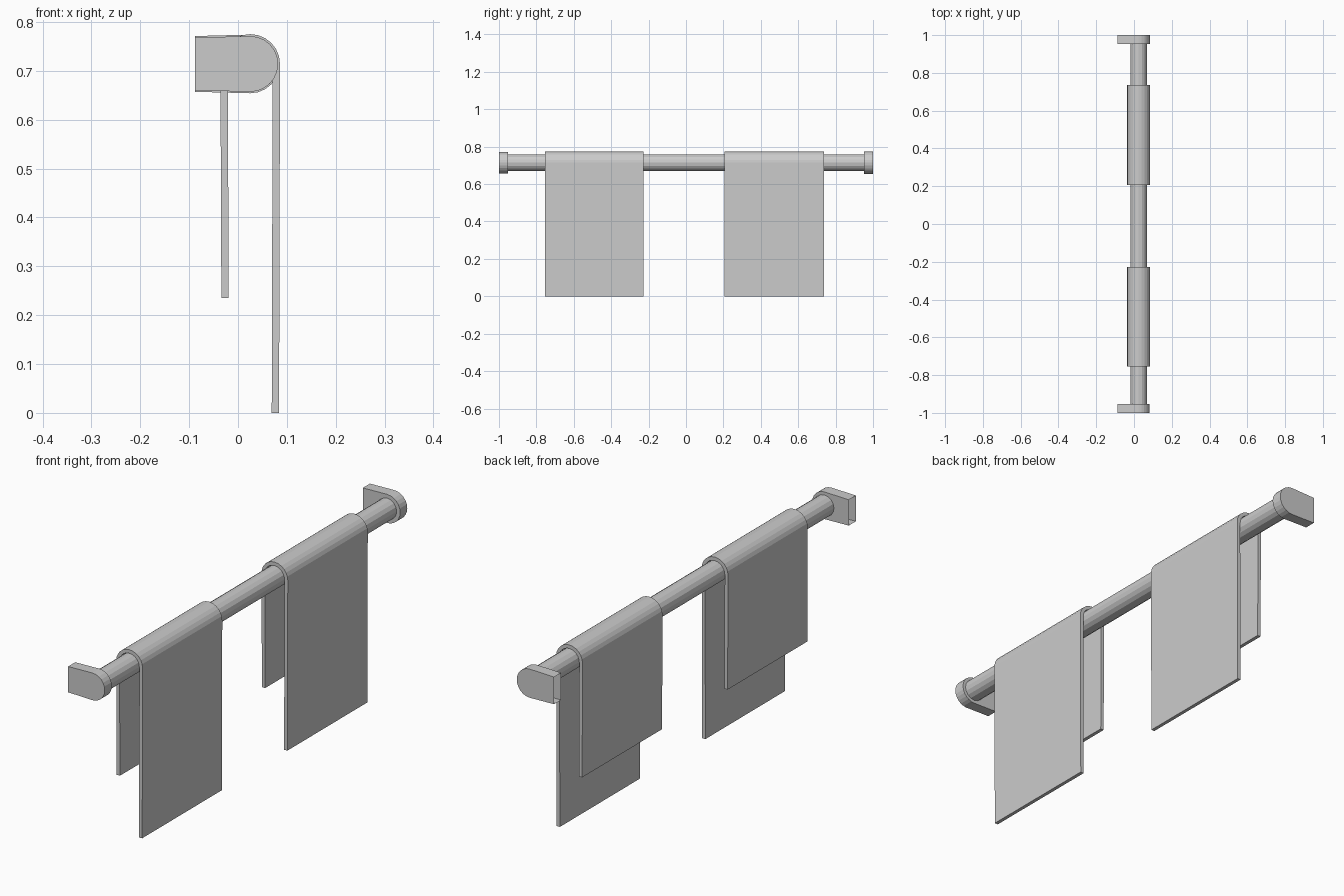
import bpy, bmesh, math

if "Cube" in bpy.data.objects:
    bpy.data.objects.remove(bpy.data.objects["Cube"])

grey = bpy.data.materials.new("light_grey")
grey.diffuse_color = (0.6, 0.6, 0.6, 1)
grey.use_nodes = True
grey.node_tree.nodes["Principled BSDF"].inputs["Base Color"].default_value = grey.diffuse_color

CX, CZ = 0.025, 0.714  # rail axis


def arc(radius, a0, a1, steps, cz=CZ):
    """Points on an arc around the rail axis, in the XZ plane."""
    return [(CX + radius * math.cos(math.radians(a0 + (a1 - a0) * i / steps)),
             cz + radius * math.sin(math.radians(a0 + (a1 - a0) * i / steps)))
            for i in range(steps + 1)]


def extrude(name, profile, y0, y1, open_edge=False):
    """Extrude a closed XZ profile along Y; optionally leave the last side open."""
    bm = bmesh.new()
    a = [bm.verts.new((x, y0, z)) for x, z in profile]
    b = [bm.verts.new((x, y1, z)) for x, z in profile]
    bm.faces.new(a)
    bm.faces.new(b[::-1])
    n = len(a)
    for i in range(n - 1 if open_edge else n):
        j = (i + 1) % n
        bm.faces.new((a[j], a[i], b[i], b[j]))
    bmesh.ops.recalc_face_normals(bm, faces=bm.faces)
    mesh = bpy.data.meshes.new(name)
    bm.to_mesh(mesh)
    bm.free()
    mesh.materials.append(grey)
    obj = bpy.data.objects.new(name, mesh)
    bpy.context.collection.objects.link(obj)
    return obj


# Round rail
extrude("rail", arc(0.044, 0, 360, 16)[:-1], -0.96, 0.96)

# Wall brackets: rounded nose, hollow against the wall
for name, y0, y1, r in (("front_bracket", -1.0, -0.953, 0.057),
                        ("back_bracket", 0.953, 1.0, 0.06)):
    nose = arc(r, -90, 90, 12)
    extrude(name, nose + [(-0.088, CZ + r - 0.003), (-0.088, CZ - r + 0.003)][:2],
            y0, y1, open_edge=False)
    # Remove the wall-side face
    mesh = bpy.data.objects[name].data
    bm = bmesh.new()
    bm.from_mesh(mesh)
    wall = [f for f in bm.faces if f.calc_center_median().x < -0.08]
    bmesh.ops.delete(bm, geom=wall, context='FACES_ONLY')
    bm.to_mesh(mesh)
    bm.free()

# Towels draped over the rail, long side in front of the wall
for name, y0, y1 in (("front_towel", -0.755, -0.227), ("back_towel", 0.207, 0.737)):
    outer = [(0.084, 0.0)] + arc(0.061, 0, 180, 12) + [(-0.034, 0.235)]
    inner = [(-0.019, 0.235)] + arc(0.046, 180, 0, 12) + [(0.069, 0.0)]
    extrude(name, outer + inner, y0, y1)
